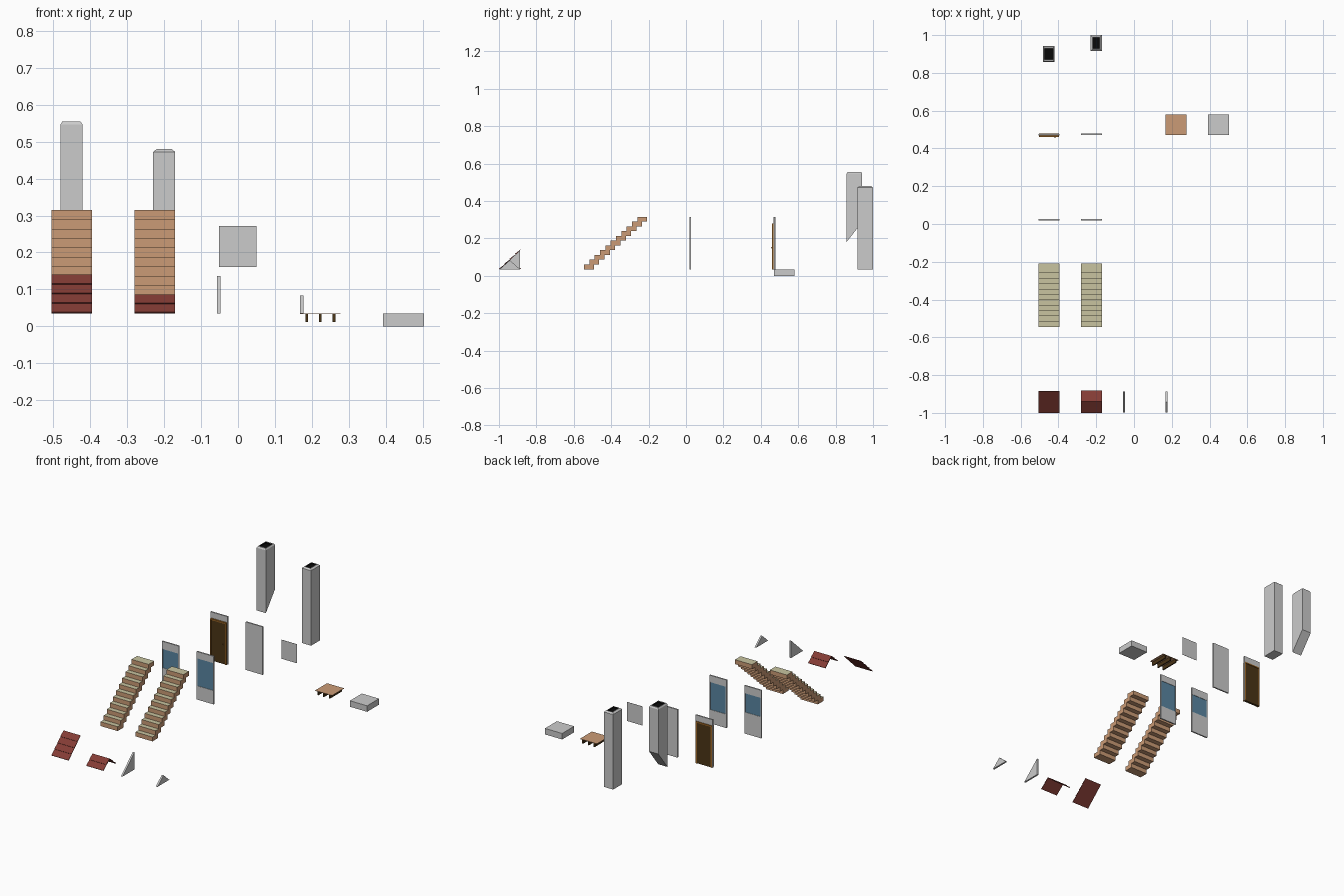
import bpy, bmesh
from mathutils import Vector

if "Cube" in bpy.data.objects:
    bpy.data.objects.remove(bpy.data.objects["Cube"])

def mat(name, r, g, b):
    m = bpy.data.materials.new(name)
    m.diffuse_color = (r, g, b, 1)
    m.use_nodes = True
    m.node_tree.nodes["Principled BSDF"].inputs["Base Color"].default_value = m.diffuse_color
    return m

RED = mat("roof_red", 0.23, 0.045, 0.035)
WOOD = mat("tan_wood", 0.6, 0.33, 0.18)
TREAD = mat("pale_tread", 0.58, 0.55, 0.35)
GLASS = mat("blue_glass", 0.1, 0.24, 0.36)
ORANGE = mat("orange_wood", 0.35, 0.14, 0.02)
BROWN = mat("dark_brown", 0.07, 0.035, 0.008)
BLACK = mat("black", 0.003, 0.003, 0.003)

def finish(name, bm, mats=()):
    bmesh.ops.recalc_face_normals(bm, faces=bm.faces[:])
    me = bpy.data.meshes.new(name)
    bm.to_mesh(me)
    bm.free()
    for m in mats:
        if m:
            me.materials.append(m)
    ob = bpy.data.objects.new(name, me)
    bpy.context.collection.objects.link(ob)
    return ob

def add_box(bm, x0, x1, y0, y1, z0, z1):
    vs = bmesh.ops.create_cube(bm, size=1)["verts"]
    for v in vs:
        v.co = Vector((x1 if v.co.x > 0 else x0, y1 if v.co.y > 0 else y0, z1 if v.co.z > 0 else z0))

def boxes(name, dims, m=None):
    bm = bmesh.new()
    for d in dims:
        add_box(bm, *d)
    return finish(name, bm, [m])

def extrude_x(name, pts, x0, x1, mats=()):
    """Extrude a (y, z) outline along x."""
    bm = bmesh.new()
    a = [bm.verts.new((x0, y, z)) for y, z in pts]
    b = [bm.verts.new((x1, y, z)) for y, z in pts]
    bm.faces.new(a)
    bm.faces.new(b)
    for i in range(len(pts)):
        j = (i + 1) % len(pts)
        bm.faces.new((a[i], a[j], b[j], b[i]))
    return finish(name, bm, mats)

Z0, Z1, W = 0.035, 0.315, 0.055   # storey base, storey top, half module width
XA, XB = -0.45, -0.225            # first two columns

# Shingled roofs: sawtooth top over a sloping underside
def shingles(y0, y1, z0, z1, rows):
    s = -1 if y1 > y0 else 1
    out = []
    for i in range(rows):
        for k, t in ((i, 0.005), (i + 1, 0.001)):
            f = k / rows
            out.append((y0 + (y1 - y0) * f + s * t * 0.7, z0 + (z1 - z0) * f + t * 0.7))
    return out

slope = shingles(-0.996, -0.885, Z0, 0.139, 4)
extrude_x("roof_slope", [(-0.996, Z0)] + slope + [(-0.885, 0.139)], XA - W, XA + W, [RED])
front = shingles(-0.996, -0.9405, Z0, 0.084, 2)
back = shingles(-0.885, -0.9405, Z0, 0.084, 2)[::-1]
ridge = [(-0.996, Z0)] + front[:-1] + [(-0.9405, 0.086)] + back[1:] + [(-0.885, Z0), (-0.9405, 0.082)]
extrude_x("roof_ridge", ridge, XB - W, XB + W, [RED])

# Gable end walls
extrude_x("gable_half", [(-0.997, Z0), (-0.887, Z0), (-0.887, 0.136)], -0.057, -0.047)
extrude_x("gable_small", [(-0.997, Z0), (-0.887, Z0), (-0.942, 0.083)], 0.168, 0.178)

# Staircases: overlapping step outline with pale treads
def stairs(name, xc, n=11):
    rise, run, depth = (Z1 - Z0) / n, 0.0285, 0.052
    top, under = [], []
    for i in range(n):
        y, z = -0.545 + i * run, Z0 + i * rise
        top += [(y, z), (y, z + rise)]
        under += [(y + depth, z), (y + depth, z + rise)]
    ob = extrude_x(name, top + under[::-1], xc - W, xc + W, [WOOD, TREAD])
    for p in ob.data.polygons:
        if p.normal.z > 0.9:
            p.material_index = 1

stairs("stairs_left", XA)
stairs("stairs_right", XB)

# Walls with an opening
def frame(name, xc, hw, y0, y1, z0, z1, side, bottom, top, m=None):
    parts = [(xc - hw, xc - hw + side, y0, y1, z0, z1),
             (xc + hw - side, xc + hw, y0, y1, z0, z1),
             (xc - hw + side, xc + hw - side, y0, y1, top, z1)]
    if bottom > z0:
        parts.append((xc - hw + side, xc + hw - side, y0, y1, z0, bottom))
    boxes(name, parts, m)

# Window walls
for nm, xc, lo, hi in (("small", XA, 0.16, 0.27), ("large", XB, 0.115, 0.275)):
    frame("window_wall_" + nm, xc, W, 0.019, 0.027, Z0, Z1, 0.005, lo, hi)
    boxes("window_glass_" + nm, [(xc - 0.05, xc + 0.05, 0.021, 0.025, lo, hi)], GLASS)

# Door wall, frame, leaf and knob
frame("door_wall", XA, W, 0.468, 0.476, Z0, Z1, 0.005, Z0, 0.28)
frame("door_frame", XA, 0.052, 0.46, 0.479, Z0, 0.279, 0.007, Z0, 0.272, ORANGE)
boxes("door_leaf", [(XA - 0.045, XA + 0.045, 0.463, 0.476, Z0, 0.272)], BROWN)
bm = bmesh.new()
bmesh.ops.create_icosphere(bm, subdivisions=1, radius=0.004)
bmesh.ops.translate(bm, verts=bm.verts[:], vec=(-0.418, 0.459, 0.15))
finish("door_knob", bm, [ORANGE])

# Plain wall and loose pane
boxes("plain_wall", [(XB - W, XB + W, 0.47, 0.478, Z0, Z1)])
boxes("loose_pane", [(-0.051, 0.05, 0.4735, 0.4745, 0.16, 0.271)])

# Floor with joists, foundation block
boxes("floor_boards", [(0.168, 0.278, 0.47, 0.58, 0.033, 0.035)], WOOD)
boxes("floor_joists", [(x - 0.0035, x + 0.0035, 0.47, 0.58, 0.012, 0.033) for x in (0.186, 0.223, 0.26)], BROWN)
boxes("foundation", [(0.393, 0.504, 0.47, 0.58, 0, Z0)])

# Chimneys: stacked rings, chamfered cap and black flue
def chimney(name, xc, yc, hx, hy, zf, zb, top, inset, fx, fy):
    bm = bmesh.new()
    def ring(a, b, z_front, z_back):
        return [bm.verts.new((xc + sx * a, yc + sy * b, z_front if sy < 0 else z_back))
                for sx, sy in ((-1, -1), (1, -1), (1, 1), (-1, 1))]
    rings = [ring(hx, hy, zf, zb), ring(hx, hy, top - 0.008, top - 0.008),
             ring(hx - inset, hy - inset, top, top), ring(fx, fy, top, top),
             ring(fx, fy, top - 0.008, top - 0.008)]
    bm.faces.new(rings[0])
    for k, (a, b) in enumerate(zip(rings, rings[1:])):
        for i in range(4):
            j = (i + 1) % 4
            bm.faces.new((a[i], a[j], b[j], b[i])).material_index = int(k == 3)
    bm.faces.new(rings[-1]).material_index = 1
    finish(name, bm, [mat("chimney_grey", 0.8, 0.8, 0.8), BLACK])

chimney("chimney_sloped", -0.451, 0.9, 0.03, 0.042, 0.18, 0.287, 0.554, 0.005, 0.022, 0.03)
chimney("chimney_straight", -0.2, 0.958, 0.03, 0.042, Z0, Z0, 0.48, 0.01, 0.017, 0.03)
